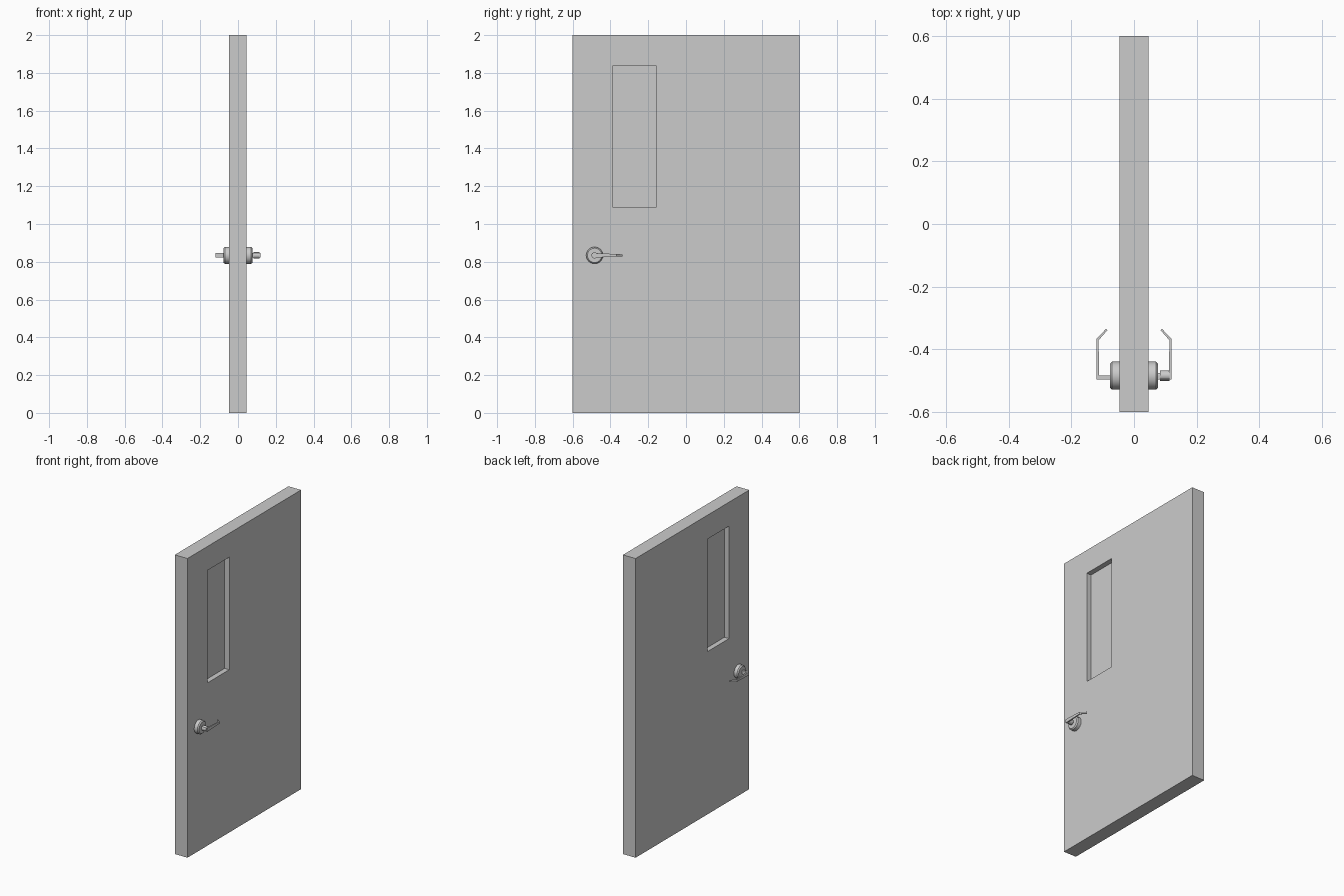
import bpy, bmesh, math

if "Cube" in bpy.data.objects:
    bpy.data.objects.remove(bpy.data.objects["Cube"])

FRONT, BACK = 0.046, -0.047      # door faces along x
KNOB_Y, KNOB_Z = -0.484, 0.834   # handle axis


def make_object(name, bm, smooth=False):
    bmesh.ops.recalc_face_normals(bm, faces=bm.faces[:])
    mesh = bpy.data.meshes.new(name)
    bm.to_mesh(mesh)
    bm.free()
    obj = bpy.data.objects.new(name, mesh)
    bpy.context.collection.objects.link(obj)
    if smooth:
        bpy.ops.object.select_all(action='DESELECT')
        obj.select_set(True)
        bpy.context.view_layer.objects.active = obj
        bpy.ops.object.shade_smooth_by_angle(angle=math.radians(30))
    return obj


def rect(bm, x, y0, y1, z0, z1):
    return [bm.verts.new((x, y, z)) for y, z in ((y0, z0), (y1, z0), (y1, z1), (y0, z1))]


def bridge(bm, a, b):
    n = len(a)
    for i in range(n):
        j = (i + 1) % n
        bm.faces.new((a[i], a[j], b[j], b[i]))


def lathe(name, side, profile, segments=32):
    """Revolve (x, radius) points about the handle axis."""
    bm = bmesh.new()
    rings = []
    for x, r in profile:
        angles = [2 * math.pi * k / segments for k in range(segments)]
        rings.append([bm.verts.new((side * x, KNOB_Y + r * math.cos(t), KNOB_Z + r * math.sin(t)))
                      for t in angles])
    for a, b in zip(rings, rings[1:]):
        bridge(bm, a, b)
    bm.faces.new(rings[0])
    bm.faces.new(rings[-1])
    return make_object(name, bm, True)


def lever(name, side):
    """Bent strip: outer point, inner point and half height at each station."""
    stations = [((0.072, -0.4965), (0.072, -0.484), 0.012),
                ((0.120, -0.4965), (0.1115, -0.484), 0.012),
                ((0.120, -0.367), (0.113, -0.371), 0.007),
                ((0.0895, -0.335), (0.085, -0.339), 0.005)]
    bm = bmesh.new()
    rings = []
    for (ox, oy), (ix, iy), h in stations:
        rings.append([bm.verts.new((side * x, y, KNOB_Z + dz)) for x, y, dz in
                      ((ox, oy, -h), (ox, oy, h), (ix, iy, h), (ix, iy, -h))])
    for a, b in zip(rings, rings[1:]):
        bridge(bm, a, b)
    bm.faces.new(rings[0])
    bm.faces.new(rings[-1])
    return make_object(name, bm)


# Door slab with a window opening
bm = bmesh.new()
outer = [rect(bm, x, -0.6, 0.6, 0, 2) for x in (BACK, FRONT)]
inner = [rect(bm, x, -0.387, -0.158, 1.088, 1.84) for x in (BACK, FRONT)]
for o, i in zip(outer, inner):
    bridge(bm, o, i)
bridge(bm, *outer)
bridge(bm, *inner)
make_object("door_slab", bm)

# Window pane recessed on both sides
bm = bmesh.new()
pane = [rect(bm, x, -0.387, -0.158, 1.088, 1.84) for x in (-0.013, 0.012)]
bridge(bm, *pane)
for loop in pane:
    bm.faces.new(loop)
make_object("window_pane", bm)

# Handles on both faces
for label, side in (("front", 1), ("back", -1)):
    lathe(label + "_rosette", side,
          [(0.044, 0.0445), (0.070, 0.0445), (0.077, 0.038)])
    lever(label + "_lever", side)

# Round spindle collar, on one side only
lathe("front_spindle", 1, [(0.076, 0.009), (0.083, 0.009), (0.083, 0.0165), (0.113, 0.0165)], 20)
